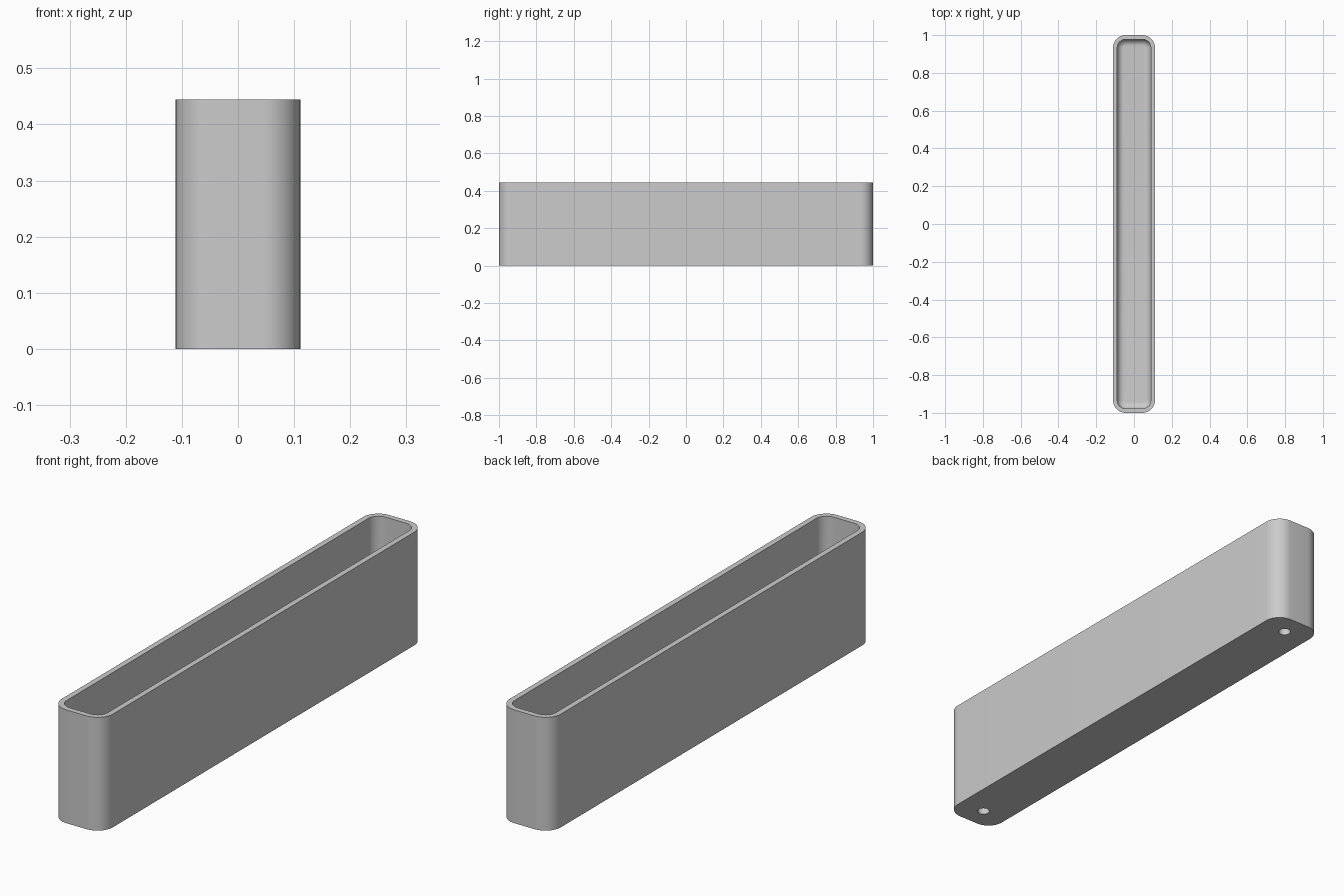
import bpy, bmesh
from math import sin, cos, pi, radians

cube = bpy.data.objects.get("Cube")
if cube:
    bpy.data.objects.remove(cube)

WIDTH, LENGTH, HEIGHT = 0.222, 2.0, 0.444
CORNER, WALL, FLOOR, FILLET = 0.067, 0.022, 0.044, 0.035
HOLE_Y, HOLE_R, HOLE_DEPTH = 0.911, 0.023, 0.03

grey = bpy.data.materials.new("plain grey")
grey.use_nodes = True
colour = (0.6, 0.6, 0.6, 1)
grey.diffuse_color = colour
grey.node_tree.nodes["Principled BSDF"].inputs["Base Color"].default_value = colour


def rounded_ring(bm, inset, z, steps=12):
    """Rounded rectangle of vertices, inset from the outer outline."""
    r = CORNER - inset
    cx, cy = WIDTH / 2 - CORNER, LENGTH / 2 - CORNER
    ring = []
    for q, (sx, sy) in enumerate([(1, 1), (-1, 1), (-1, -1), (1, -1)]):
        for i in range(steps + 1):
            a = (q + i / steps) * pi / 2
            ring.append(bm.verts.new((sx * cx + r * cos(a), sy * cy + r * sin(a), z)))
    return ring


# Section of the shell: outer wall, rim, inner wall, floor fillet
section = [(0, 0), (0, HEIGHT), (WALL, HEIGHT)]
for i in range(9):
    a = i / 8 * pi / 2
    section.append((WALL + FILLET * (1 - cos(a)), FLOOR + FILLET * (1 - sin(a))))

bm = bmesh.new()
rings = [rounded_ring(bm, inset, z) for inset, z in section]
for low, high in zip(rings, rings[1:]):
    n = len(low)
    for i in range(n):
        j = (i + 1) % n
        bm.faces.new((low[i], low[j], high[j], high[i]))
bm.faces.new(rings[-1])
bm.faces.new(rings[0][::-1])
bmesh.ops.recalc_face_normals(bm, faces=bm.faces)
mesh = bpy.data.meshes.new("tray")
bm.to_mesh(mesh)
bm.free()
mesh.materials.append(grey)
tray = bpy.data.objects.new("tray", mesh)
bpy.context.collection.objects.link(tray)

# Blind round holes in the underside, one at each end
for side in (-1, 1):
    bpy.ops.mesh.primitive_cylinder_add(vertices=32, radius=HOLE_R, depth=2 * HOLE_DEPTH,
                                        location=(0, side * HOLE_Y, 0))
    cutter = bpy.context.object
    cutter.name = "hole_cutter"
    cutter.data.materials.append(grey)
    cut = tray.modifiers.new("hole", 'BOOLEAN')
    cut.operation, cut.solver, cut.object = 'DIFFERENCE', 'EXACT', cutter
    bpy.ops.object.select_all(action='DESELECT')
    bpy.context.view_layer.objects.active = tray
    tray.select_set(True)
    bpy.ops.object.modifier_apply(modifier=cut.name)
    bpy.data.objects.remove(cutter)

bpy.ops.object.shade_smooth_by_angle(angle=radians(30))
